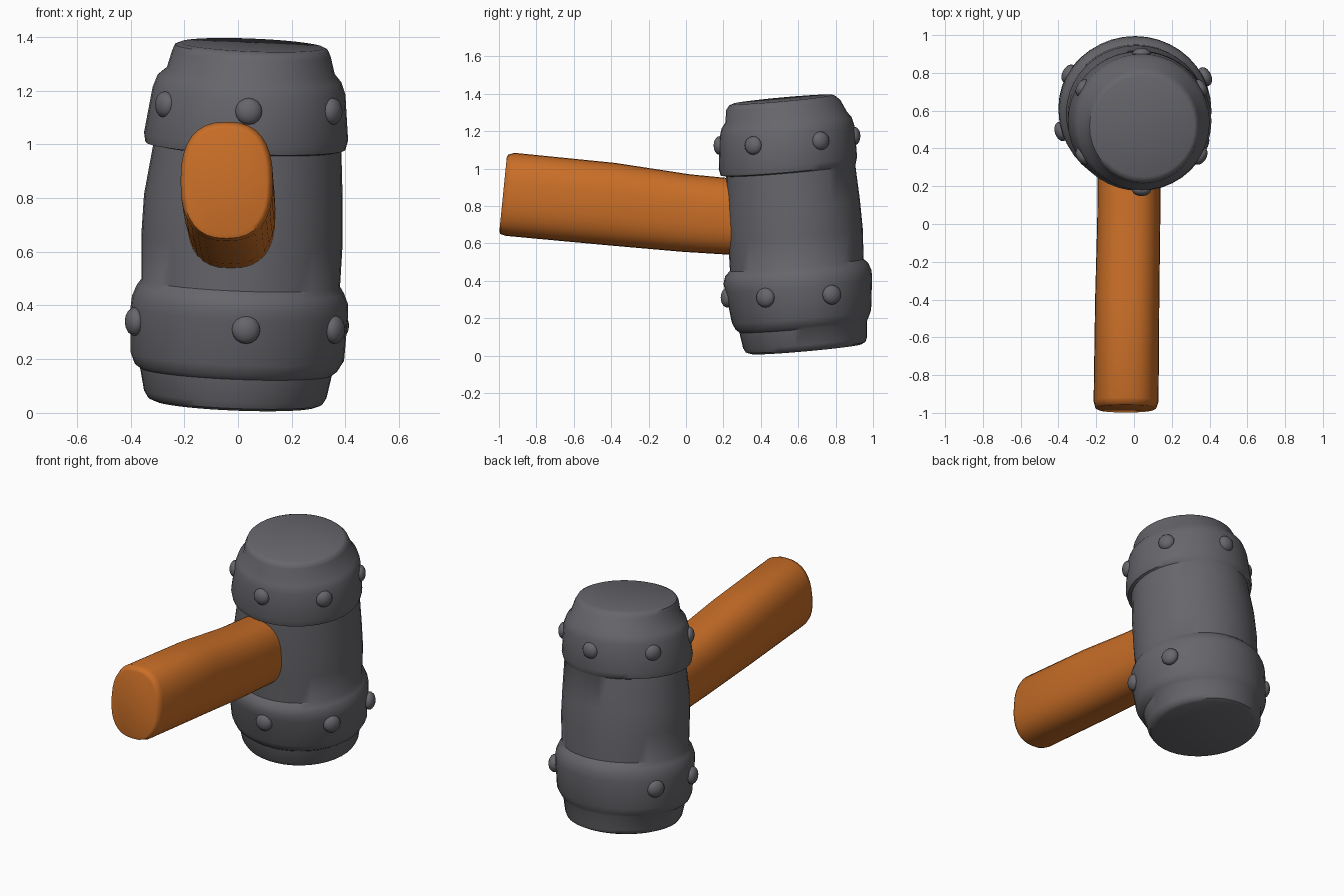
import bpy, bmesh
from math import cos, sin, pi, radians, copysign
from mathutils import Vector

cube = bpy.data.objects.get("Cube")
if cube:
    bpy.data.objects.remove(cube, do_unlink=True)


def make_material(name, rgb):
    mat = bpy.data.materials.new(name)
    mat.use_nodes = True
    mat.diffuse_color = (*rgb, 1)
    mat.node_tree.nodes["Principled BSDF"].inputs["Base Color"].default_value = (*rgb, 1)
    return mat


iron = make_material("dark grey iron", (0.135, 0.132, 0.148))
wood = make_material("orange wood", (0.58, 0.155, 0.02))


def finish(bm, name, mat, angle=40):
    """Turn a bmesh into a smooth shaded object."""
    bmesh.ops.recalc_face_normals(bm, faces=bm.faces)
    mesh = bpy.data.meshes.new(name)
    bm.to_mesh(mesh)
    bm.free()
    mesh.materials.append(mat)
    obj = bpy.data.objects.new(name, mesh)
    bpy.context.collection.objects.link(obj)
    bpy.ops.object.select_all(action="DESELECT")
    obj.select_set(True)
    bpy.context.view_layer.objects.active = obj
    bpy.ops.object.shade_smooth_by_angle(angle=radians(angle))
    return obj


def loft(name, rings, mat, angle=40):
    """Skin a stack of equal point rings and cap both ends."""
    bm = bmesh.new()
    loops = [[bm.verts.new(p) for p in ring] for ring in rings]
    count = len(loops[0])
    for a, b in zip(loops, loops[1:]):
        for i in range(count):
            j = (i + 1) % count
            bm.faces.new((a[i], a[j], b[j], b[i]))
    bm.faces.new(loops[0])
    bm.faces.new(loops[-1])
    return finish(bm, name, mat, angle)


def oval(half_a, half_b, power, segments):
    """Superellipse outline as pairs."""
    pts = []
    for i in range(segments):
        c, s = cos(2 * pi * i / segments), sin(2 * pi * i / segments)
        pts.append((half_a * copysign(abs(c) ** (2 / power), c),
                    half_b * copysign(abs(s) ** (2 / power), s)))
    return pts


# Barrel head: x range, y range and height of each ring, leaning as a whole
LEAN_X, LEAN_Y = -0.04, 0.09
head_profile = [
    (-.31, .29, .35, .94, .035),
    (-.335, .315, .32, .96, .045),
    (-.35, .33, .305, .968, .07),
    (-.365, .35, .285, .968, .155),
    (-.385, .37, .265, .975, .17),
    (-.40, .395, .245, .99, .21),
    (-.40, .41, .21, .995, .38),
    (-.395, .41, .20, .992, .42),
    (-.378, .395, .21, .975, .46),
    (-.36, .38, .235, .95, .485),
    (-.36, .39, .225, .945, .65),
    (-.35, .39, .215, .93, .80),
    (-.315, .385, .215, .905, .99),
    (-.345, .40, .185, .908, .995),
    (-.35, .41, .175, .915, 1.03),
    (-.318, .40, .18, .90, 1.20),
    (-.30, .385, .19, .885, 1.245),
    (-.265, .36, .21, .86, 1.275),
    (-.245, .345, .215, .825, 1.34),
    (-.235, .335, .23, .80, 1.362),
    (-.215, .32, .25, .785, 1.37),
]
head_rings = []
for x0, x1, y0, y1, z in head_profile:
    cx, cy = (x0 + x1) / 2, (y0 + y1) / 2
    head_rings.append([(cx + u, cy + v, z + LEAN_X * u + LEAN_Y * v)
                       for u, v in oval((x1 - x0) / 2, (y1 - y0) / 2, 2, 40)])
loft("hammer_head", head_rings, iron)

# Handle: position along y, centre x and z, half width, half height
handle_profile = [
    (-.978, -.043, .862, .15, .197),
    (-.972, -.043, .862, .162, .212),
    (-.94, -.042, .862, .172, .222),
    (-.40, -.036, .81, .17, .22),
    (0, -.028, .762, .167, .207),
    (.40, -.025, .73, .165, .20),
]
handle_rings = []
for y, cx, cz, half_w, half_h in handle_profile:
    handle_rings.append([(cx + u, y + 0.1 * v, cz + v)
                         for u, v in oval(half_w, half_h, 2.5, 32)])
loft("handle", handle_rings, wood, 50)


def rivet(name, spot, centre, size):
    """Flattened dome pointing away from the head's axis."""
    out = Vector((spot[0] - centre[0], spot[1] - centre[1], 0)).normalized()
    bm = bmesh.new()
    bmesh.ops.create_uvsphere(bm, u_segments=16, v_segments=10, radius=size)
    bmesh.ops.scale(bm, vec=(1, 1, 0.65), verts=bm.verts)
    turn = out.to_track_quat("Z", "Y").to_matrix().to_4x4()
    bmesh.ops.transform(bm, matrix=turn, verts=bm.verts)
    bmesh.ops.translate(bm, vec=spot, verts=bm.verts)
    finish(bm, name, iron, 60)


# Upper band: six even rivets
upper = (0.04, 0.54)
for i in range(6):
    a = radians(30 + 60 * i)
    u, v = 0.36 * cos(a), 0.36 * sin(a)
    rivet(f"upper_rivet_{i + 1}",
          (upper[0] + u, upper[1] + v, 1.148 + LEAN_X * u + 0.07 * v), upper, 0.05)

# Lower band: five rivets, none at the back
lower = (0, 0.61)
for i, spot in enumerate([(.03, .22, .31), (.36, .425, .31), (.375, .78, .325),
                          (-.345, .795, .36), (-.385, .49, .34)]):
    rivet(f"lower_rivet_{i + 1}", spot, lower, 0.053)
